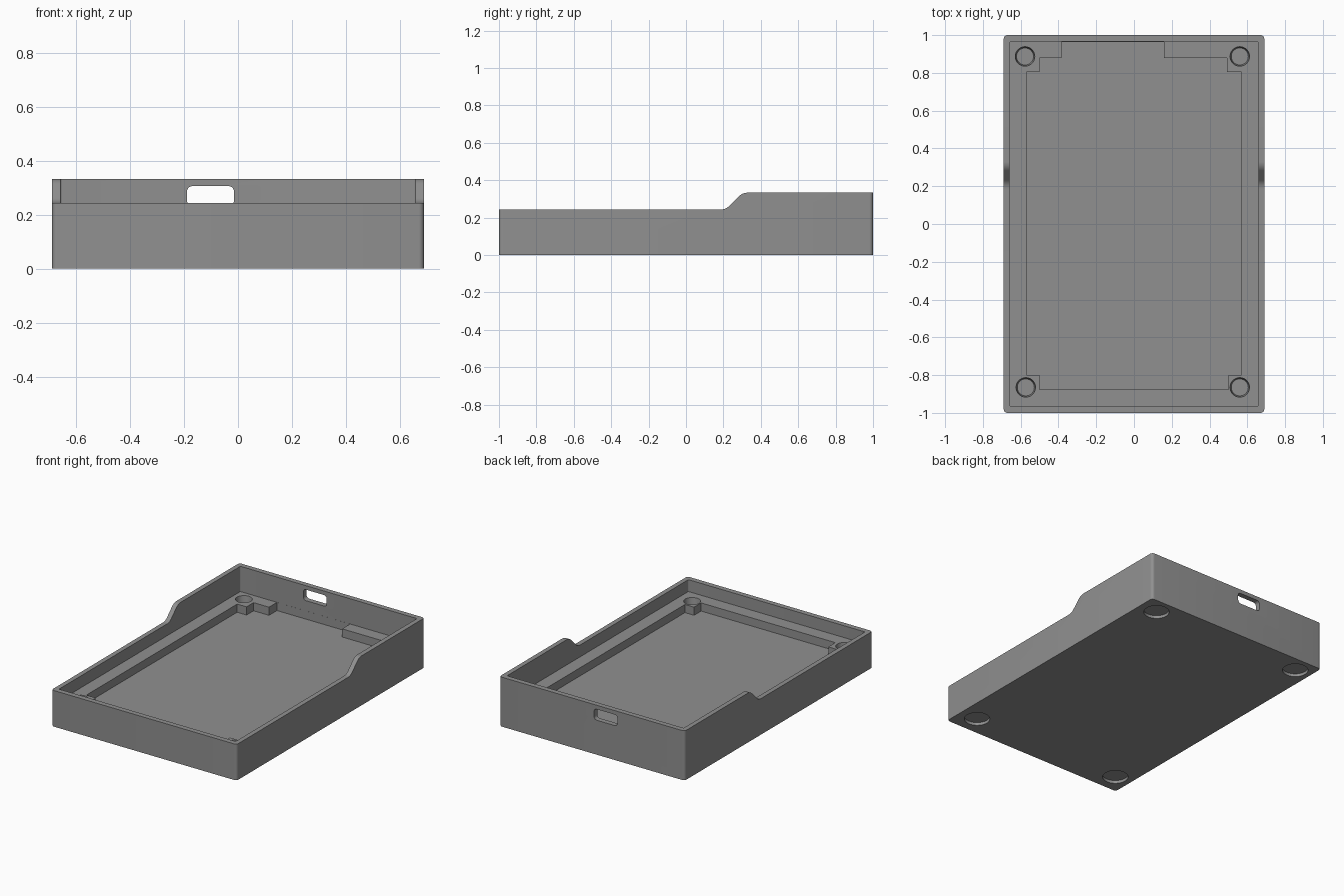
import bpy, bmesh, math
from mathutils import Vector

if "Cube" in bpy.data.objects:
    bpy.data.objects.remove(bpy.data.objects["Cube"])

WALL_X, WALL_Y = 0.69, 1.0
IN_X, IN_Y = 0.658, 0.965
LEDGE_Z, FLOOR_Z = 0.163, 0.108
LOW_Z, HIGH_Z = 0.243, 0.333

grey = bpy.data.materials.new("matte grey")
grey.diffuse_color = (0.28, 0.28, 0.28, 1)
grey.use_nodes = True
grey.node_tree.nodes["Principled BSDF"].inputs["Base Color"].default_value = grey.diffuse_color


def prism(name, base, along):
    """Extrude a closed outline of 3D points along a vector."""
    bm = bmesh.new()
    face = bm.faces.new([bm.verts.new(p) for p in base])
    ext = bmesh.ops.extrude_face_region(bm, geom=[face])
    verts = [g for g in ext["geom"] if isinstance(g, bmesh.types.BMVert)]
    bmesh.ops.translate(bm, verts=verts, vec=Vector(along))
    bmesh.ops.recalc_face_normals(bm, faces=bm.faces)
    me = bpy.data.meshes.new(name)
    bm.to_mesh(me)
    bm.free()
    ob = bpy.data.objects.new(name, me)
    bpy.context.collection.objects.link(ob)
    me.materials.append(grey)
    return ob


def rounded_rect(cx, cy, hx, hy, r, n=6):
    pts = []
    for q, (sx, sy) in enumerate([(1, 1), (-1, 1), (-1, -1), (1, -1)]):
        for i in range(n + 1):
            a = math.pi / 2 * (q + i / n)
            pts.append((cx + sx * (hx - r) + r * math.cos(a),
                        cy + sy * (hy - r) + r * math.sin(a)))
    return pts


def disc(x, y, z0, z1, r0, r1, name, n=48):
    """Round cutter, optionally tapered from r0 to r1."""
    ring = [(x + r0 * math.cos(2 * math.pi * i / n),
             y + r0 * math.sin(2 * math.pi * i / n), z0) for i in range(n)]
    ob = prism(name, ring, (0, 0, z1 - z0))
    for v in ob.data.vertices:
        if abs(v.co.z - z1) < 1e-5:
            v.co.x = x + (v.co.x - x) * r1 / r0
            v.co.y = y + (v.co.y - y) * r1 / r0
    return ob


cutters = []


def boolean(body, cutter, op="DIFFERENCE"):
    mod = body.modifiers.new(cutter.name, "BOOLEAN")
    mod.operation, mod.solver, mod.object = op, "EXACT", cutter
    cutter.hide_render = True
    cutters.append(cutter)


# Outer shell: rounded footprint trimmed by the stepped side profile
tray = prism("tray", [(x, y, 0) for x, y in
                      rounded_rect(0, 0, WALL_X, WALL_Y, 0.02)], (0, 0, 0.5))
r, y0, y1 = 0.066, 0.185, 0.33
profile = [(-1.2, 0.8), (-1.2, LOW_Z)]
angles = [math.radians(45) * i / 8 for i in range(9)]
profile += [(y0 + r * math.sin(a), LOW_Z + r * (1 - math.cos(a))) for a in angles]
profile += [(y1 - r * math.sin(a), HIGH_Z - r * (1 - math.cos(a)))
            for a in reversed(angles)]
profile += [(1.2, HIGH_Z), (1.2, 0.8)]
boolean(tray, prism("rim_cutter", [(-1, y, z) for y, z in profile], (2, 0, 0)))

# Main cavity down to the ledge
boolean(tray, prism("cavity_cutter", [(x, y, LEDGE_Z) for x, y in
        rounded_rect(0, 0, IN_X, IN_Y, 0.006)], (0, 0, 0.6)))

# Deeper floor pocket with corner blocks and an open notch at the back
pocket = [(-0.57, -0.80), (-0.50, -0.80), (-0.50, -0.875), (0.50, -0.875),
          (0.50, -0.80), (0.568, -0.80), (0.568, 0.805), (0.493, 0.805),
          (0.493, 0.88), (0.16, 0.88), (0.16, 0.9645), (-0.385, 0.9645),
          (-0.385, 0.88), (-0.50, 0.88), (-0.50, 0.805), (-0.57, 0.805)]
boolean(tray, prism("pocket_cutter", [(x, y, FLOOR_Z) for x, y in pocket],
                    (0, 0, 0.09)))

# Blind post holes on the ledge and foot recesses underneath
for i, (x, y) in enumerate([(-0.577, 0.887), (0.56, 0.887),
                            (-0.573, -0.865), (0.56, -0.865)]):
    boolean(tray, disc(x, y, LEDGE_Z - 0.05, LEDGE_Z + 0.01, 0.045, 0.053,
                       f"post_hole_cutter_{i}"))
    boolean(tray, disc(x, y, -0.05, 0.02, 0.08, 0.08, f"foot_recess_cutter_{i}"))

# Port slot through the back wall
boolean(tray, prism("port_cutter", [(x, 0.9, z) for x, z in
        rounded_rect(-0.102, 0.269, 0.087, 0.037, 0.02)], (0, 0.2, 0)))

# Bake the cuts and remove the cutters
bpy.context.view_layer.update()
deps = bpy.context.evaluated_depsgraph_get()
baked = bpy.data.meshes.new_from_object(tray.evaluated_get(deps))
tray.modifiers.clear()
tray.data = baked
for c in cutters:
    bpy.data.objects.remove(c)
baked.materials.clear()
baked.materials.append(grey)
for p in baked.polygons:
    p.material_index = 0

# Smooth the small curves, keep the edges crisp
bpy.context.view_layer.objects.active = tray
tray.select_set(True)
bpy.ops.object.shade_smooth_by_angle(angle=math.radians(30))
